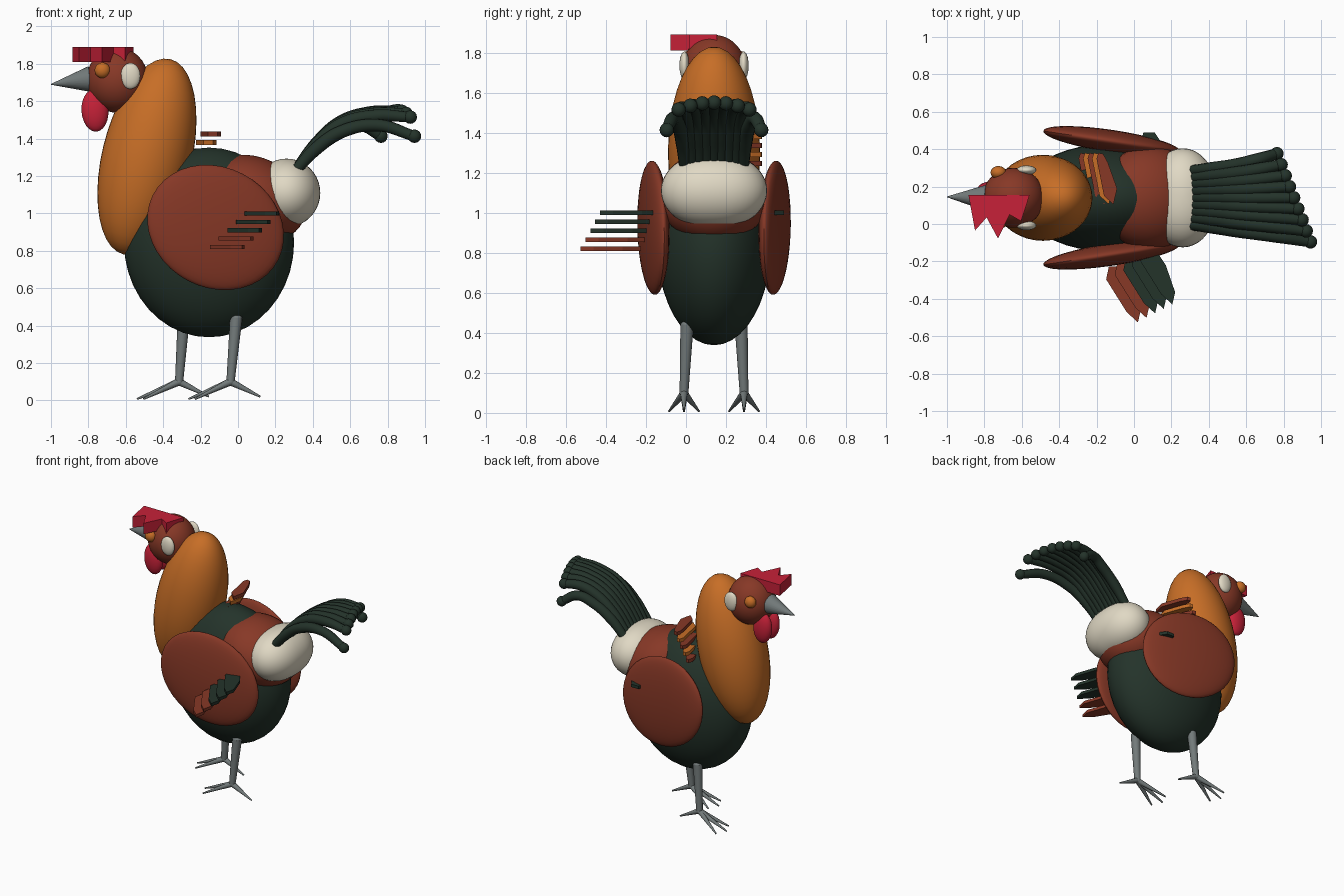
import bpy, bmesh, math
from mathutils import Vector, Matrix

if "Cube" in bpy.data.objects:
    bpy.data.objects.remove(bpy.data.objects["Cube"])

MID = 0.14  # body's centre plane in y


def colour(name, rgb):
    m = bpy.data.materials.new(name)
    lin = [c / 12.92 if c < 0.04 else ((c + 0.055) / 1.055) ** 2.4 for c in rgb]
    m.diffuse_color = (*lin, 1)
    m.use_nodes = True
    m.node_tree.nodes["Principled BSDF"].inputs["Base Color"].default_value = m.diffuse_color
    return m


ORANGE = colour("orange", (0.78, 0.43, 0.15))
BROWN = colour("red_brown", (0.53, 0.22, 0.15))
GREEN = colour("dark_green", (0.14, 0.20, 0.165))
CREAM = colour("cream", (0.88, 0.85, 0.77))
RED = colour("red", (0.78, 0.13, 0.22))
GREY = colour("grey", (0.45, 0.48, 0.48))


def finish(name, bm, mat, smooth=True):
    bmesh.ops.recalc_face_normals(bm, faces=bm.faces[:])
    me = bpy.data.meshes.new(name)
    bm.to_mesh(me)
    bm.free()
    me.materials.append(mat)
    ob = bpy.data.objects.new(name, me)
    bpy.context.collection.objects.link(ob)
    if smooth:
        bpy.context.view_layer.objects.active = ob
        ob.select_set(True)
        bpy.ops.object.shade_smooth_by_angle(angle=math.radians(40))
        ob.select_set(False)
    return ob


def ellipsoid(name, centre, radii, mat, tilt=0, yaw=0, seg=40, box=1.0):
    """Ellipsoid tilted about y, then turned about z; box < 1 squares its y ends."""
    bm = bmesh.new()
    bmesh.ops.create_uvsphere(bm, u_segments=seg, v_segments=seg // 2, radius=1)
    for v in bm.verts:
        v.co.y = math.copysign(abs(v.co.y) ** box, v.co.y)
    m = (Matrix.Translation(centre) @ Matrix.Rotation(math.radians(yaw), 4, 'Z')
         @ Matrix.Rotation(math.radians(tilt), 4, 'Y') @ Matrix.Diagonal((*radii, 1)))
    bm.transform(m)
    return finish(name, bm, mat)


def cone(name, a, b, r1, r2, mat, seg=16):
    a, b = Vector(a), Vector(b)
    bm = bmesh.new()
    bmesh.ops.create_cone(bm, cap_ends=True, segments=seg, radius1=r1, radius2=r2,
                          depth=(b - a).length)
    rot = (b - a).to_track_quat('Z', 'Y').to_matrix().to_4x4()
    bm.transform(Matrix.Translation((a + b) / 2) @ rot)
    return finish(name, bm, mat)


def plate(name, outline, z, thick, mat, dx=0, dy=0):
    """Flat horizontal plate from an xy outline, centred on height z."""
    bm = bmesh.new()
    f = bm.faces.new([bm.verts.new((x + dx, y + dy, z - thick / 2)) for x, y in outline])
    new = bmesh.ops.extrude_face_region(bm, geom=[f])["geom"]
    bmesh.ops.translate(bm, vec=(0, 0, thick),
                        verts=[g for g in new if isinstance(g, bmesh.types.BMVert)])
    return finish(name, bm, mat, False)


# Body masses
ellipsoid("body", (-0.155, MID, 0.845), (0.455, 0.285, 0.507), GREEN)
ellipsoid("saddle", (0.085, MID, 1.08), (0.29, 0.275, 0.22), BROWN, tilt=25)
ellipsoid("rump", (0.26, MID, 1.11), (0.18, 0.265, 0.183), CREAM, box=0.85)
ellipsoid("neck", (-0.487, MID, 1.303), (0.24, 0.23, 0.537), ORANGE, tilt=13.5)

# Wings
for side in (-1, 1):
    ellipsoid("wing", (-0.12, MID + side * 0.303, 0.925), (0.381, 0.06, 0.322), BROWN,
              tilt=27, yaw=-side * 8.5)

# Head
ellipsoid("head", (-0.645, MID, 1.713), (0.165, 0.16, 0.175), BROWN)
cone("beak", (-0.79, MID, 1.718), (-1.0, MID + 0.005, 1.69), 0.07, 0.002, GREY, 24)
for side in (-1, 1):
    ellipsoid("eye", (-0.725, MID + side * 0.135, 1.765), (0.042, 0.035, 0.042), ORANGE, seg=20)
    ellipsoid("ear_lobe", (-0.575, MID + side * 0.148, 1.735), (0.053, 0.025, 0.07), CREAM, seg=24)
    ellipsoid("wattle", (-0.765, MID + side * 0.045, 1.55), (0.072, 0.042, 0.113), RED,
              tilt=-4, seg=24)

# Comb, a zigzag plate
plate("comb", [(-0.885, 0.155), (-0.85, -0.035), (-0.788, 0.035), (-0.727, -0.078),
               (-0.665, 0.05), (-0.604, 0.015), (-0.558, 0.155)], 1.85, 0.082, RED)

# Stacked wing feathers
WING_FEATHER = [(0.035, -0.20), (0.145, -0.375), (0.205, -0.43), (0.22, -0.365),
                (0.17, -0.22), (0.11, -0.13), (0.05, -0.13)]
for base in (0, 0.62):
    for i in range(5):
        plate("wing_feather", WING_FEATHER, 1.0 - 0.045 * i, 0.022,
              GREEN if i < 3 else BROWN, -0.046 * i, base - 0.024 * i)

# Stacked back feathers behind the neck
BACK_FEATHER = [(-0.2, 0.35), (-0.19, 0.38), (-0.165, 0.375), (-0.14, 0.33), (-0.09, 0.19),
                (-0.11, 0.105), (-0.16, 0.15)]
for i in range(5):
    plate("back_feather", BACK_FEATHER, 1.425 - 0.045 * i, 0.026,
          (BROWN, ORANGE)[i % 2], -0.024 * i, 0)

# Tail: a fan of arching tapered tubes with round tips
for i in range(9):
    k = i - 4
    tip_y = MID + k * 0.059
    tip_x = 0.945 - 0.38 * (tip_y + 0.1)
    drop = 0.035 * (abs(k) / 3) ** 2 + (0.075 if abs(k) == 4 else 0)
    tip = Vector((tip_x, tip_y, 1.55 - drop))
    path = [(0.30, MID + k * 0.036, 1.22), (0.42, MID + k * 0.039, 1.375 - drop * 0.2),
            (0.55, MID + k * 0.044, 1.49 - drop * 0.4),
            (0.55 + (tip_x - 0.55) * 0.5, MID + k * 0.051, 1.54 - drop * 0.5), tip]
    cu = bpy.data.curves.new("tail_feather", 'CURVE')
    cu.dimensions = '3D'
    cu.bevel_depth = 0.036
    cu.bevel_resolution = 3
    cu.resolution_u = 8
    cu.use_fill_caps = True
    sp = cu.splines.new('BEZIER')
    sp.bezier_points.add(len(path) - 1)
    for p, co, r in zip(sp.bezier_points, path, (0.8, 1.0, 1.0, 0.95, 0.8)):
        p.co = co
        p.radius = r
        p.handle_left_type = p.handle_right_type = 'AUTO'
    cu.materials.append(GREEN)
    ob = bpy.data.objects.new("tail_feather", cu)
    bpy.context.collection.objects.link(ob)
    bpy.context.view_layer.objects.active = ob
    ob.select_set(True)
    bpy.ops.object.convert(target='MESH')
    bpy.ops.object.shade_smooth_by_angle(angle=math.radians(40))
    ob.select_set(False)
    ellipsoid("tail_tip", tip, (0.036, 0.036, 0.036), GREEN, seg=16)

# Legs and feet, in mid stride
for top, ankle in (((-0.01, 0.005, 0.44), (-0.04, -0.01, 0.1)),
                   ((-0.29, 0.275, 0.44), (-0.315, 0.29, 0.1))):
    cone("leg", ankle, top, 0.022, 0.033, GREY)
    ellipsoid("leg_top", top, (0.033, 0.033, 0.02), GREY, seg=16)
    ellipsoid("ankle", ankle, (0.023, 0.023, 0.023), GREY, seg=16)
    ax, ay, az = ankle
    for dx, dy, z in ((-0.225, 0, 0.008), (-0.19, 0.075, 0.008), (-0.19, -0.075, 0.008),
                      (0.16, 0, 0.02)):
        cone("toe", ankle, (ax + dx, ay + dy, z), 0.02, 0.005, GREY, 10)
